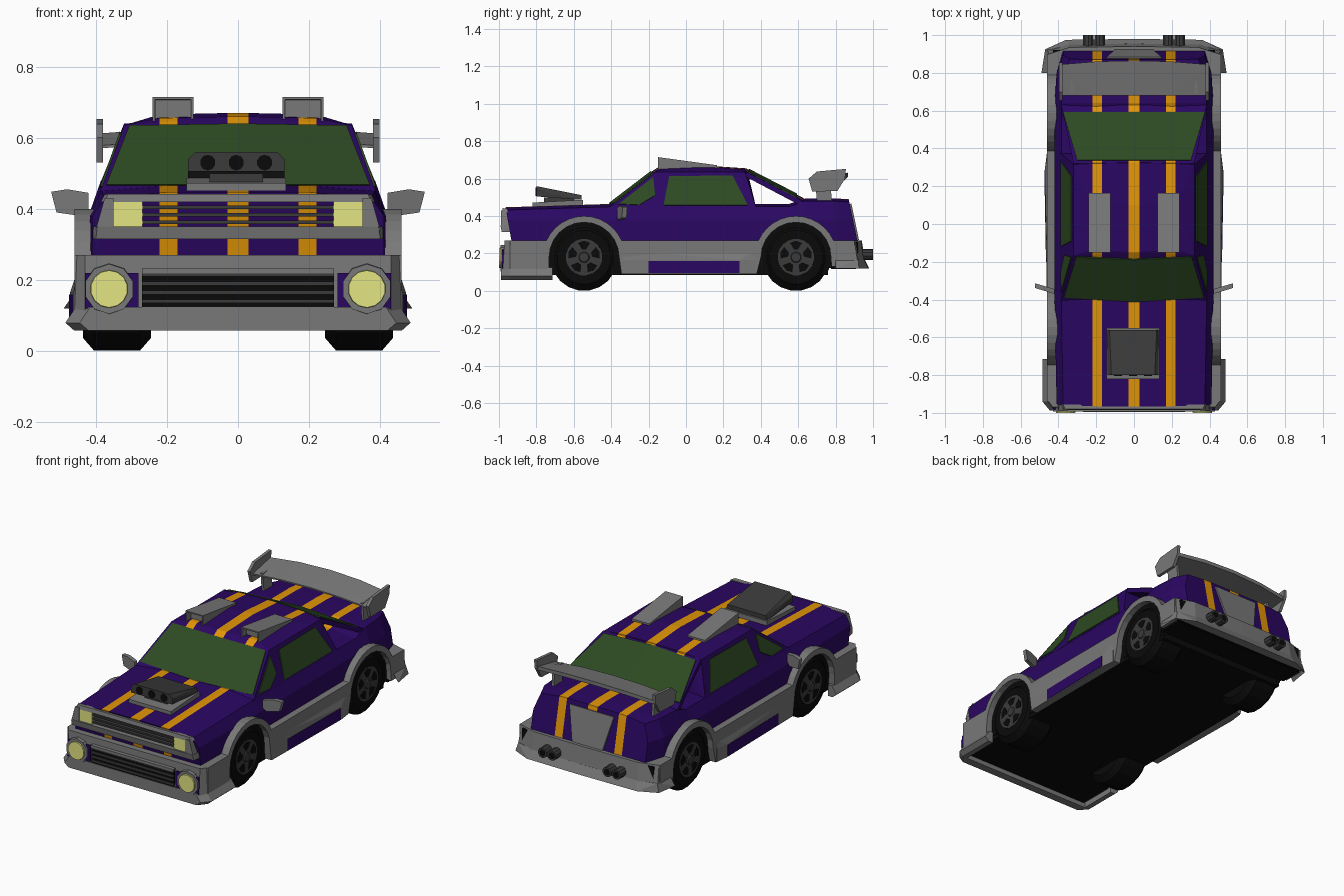
import bpy, bmesh, math

if "Cube" in bpy.data.objects:
    bpy.data.objects.remove(bpy.data.objects["Cube"])

def material(name, r, g, b):
    m = bpy.data.materials.new(name)
    m.diffuse_color = (r, g, b, 1)
    m.use_nodes = True
    m.node_tree.nodes["Principled BSDF"].inputs["Base Color"].default_value = m.diffuse_color
    return m

PURPLE = material("purple_paint", .023, .002, .122)
ORANGE = material("orange_stripe", .75, .30, .002)
GRAY = material("gray_trim", .19, .19, .19)
DARK = material("dark_gray", .043, .043, .043)
BLACK = material("black", .003, .003, .003)
GREEN = material("green_glass", .026, .068, .016)
YELLOW = material("yellow_lamp", .78, .78, .23)

def finish(name, bm, mat):
    bmesh.ops.recalc_face_normals(bm, faces=bm.faces)
    me = bpy.data.meshes.new(name)
    bm.to_mesh(me)
    bm.free()
    me.materials.append(mat)
    ob = bpy.data.objects.new(name, me)
    bpy.context.collection.objects.link(ob)
    return ob

def flip(pts):
    return [(-p[0], p[1], p[2]) for p in pts]

def hull(name, pts, mat, sym=False, pair=False, recess=0):
    """Convex solid; sym mirrors the points, pair makes a second mirrored part,
    recess sinks an inset into the front face."""
    if pair:
        hull(name + "_left", flip(pts), mat, recess=recess)
        name += "_right"
    bm = bmesh.new()
    for p in list(pts) + (flip(pts) if sym else []):
        bm.verts.new(p)
    bmesh.ops.remove_doubles(bm, verts=bm.verts, dist=1e-5)
    bmesh.ops.convex_hull(bm, input=bm.verts)
    bmesh.ops.delete(bm, geom=[v for v in bm.verts if not v.link_faces], context='VERTS')
    bmesh.ops.dissolve_limit(bm, angle_limit=.01, verts=bm.verts, edges=bm.edges)
    if recess:
        bm.normal_update()
        front = min(bm.faces, key=lambda f: f.calc_center_median().y)
        bmesh.ops.inset_individual(bm, faces=[front], thickness=.01)
        bmesh.ops.inset_individual(bm, faces=[front], thickness=.002)
        bmesh.ops.translate(bm, verts=front.verts, vec=(0, recess, 0))
    return finish(name, bm, mat)

def box(name, x0, x1, y0, y1, z0, z1, mat, pair=False):
    return hull(name, [(x, y, z) for x in (x0, x1) for y in (y0, y1) for z in (z0, z1)], mat, pair=pair)

def prism(name, pts, vec, mat, pair=False):
    if pair:
        prism(name + "_left", flip(pts), (-vec[0], vec[1], vec[2]), mat)
        name += "_right"
    bm = bmesh.new()
    f = bm.faces.new([bm.verts.new(p) for p in pts])
    r = bmesh.ops.extrude_face_region(bm, geom=[f], use_keep_orig=True)
    bmesh.ops.translate(bm, verts=[g for g in r['geom'] if isinstance(g, bmesh.types.BMVert)], vec=vec)
    return finish(name, bm, mat)

def ring(axis, a, c1, c2, r, n):
    """Circle of points around the x or y axis at position a."""
    out = []
    for i in range(n):
        t = 2 * math.pi * (i + .5) / n
        u, z = c1 + r * math.cos(t), c2 + r * math.sin(t)
        out.append((a, u, z) if axis == 'x' else (u, a, z))
    return out

def stripes(ob):
    """Cut three stripes along the car and colour them."""
    bm = bmesh.new()
    bm.from_mesh(ob.data)
    for x in (-.22, -.17, -.03, .03, .17, .22):
        bmesh.ops.bisect_plane(bm, geom=bm.verts[:] + bm.edges[:] + bm.faces[:],
                               plane_co=(x, 0, 0), plane_no=(1, 0, 0))
    for f in bm.faces:
        cx = abs(f.calc_center_bounds().x)
        if (cx < .03 or .17 < cx < .22) and abs(f.normal.x) < .5 and f.normal.z > -.5:
            f.material_index = 1
    bm.to_mesh(ob.data)
    bm.free()
    ob.data.materials.append(ORANGE)

# Body shell: sections lofted front to back (y bottom, y top, half width, deck height)
bm = bmesh.new()
rows = []
for yb, yt, w, zt in ((-.93, -.965, .41, .447), (-.4, -.4, .42, .465), (.55, .55, .42, .465),
                      (.64, .64, .42, .495), (.80, .79, .41, .495), (.92, .87, .375, .49)):
    half = [(w, .25), (w, .38), (w - .035, zt - .015), (.2, zt)]
    sec = half + [(-x, z) for x, z in reversed(half)]
    rows.append([bm.verts.new((x, yb + (yt - yb) * (z - .25) / (zt - .25), z)) for x, z in sec])
for a, b in zip(rows, rows[1:]):
    for i in range(8):
        bm.faces.new((a[i], a[(i + 1) % 8], b[(i + 1) % 8], b[i]))
bm.faces.new(rows[0])
bm.faces.new(rows[-1])
stripes(finish("body_shell", bm, PURPLE))
box("chassis", -.42, .42, -.94, .76, .085, .26, BLACK)
box("rear_floor", -.43, .43, .75, .92, .122, .26, BLACK)

# Cabin block with sloping sides
sx = lambda z: .385 - .361 * (z - .455)
wy = lambda x, z: -.41 + .065 * x + 1.31 * (z - .465)
cabin = [(sx(.445), wy(.385, .445), .445), (0, wy(0, .445), .445), (sx(.635), wy(.32, .635), .635),
         (0, wy(0, .64), .64), (.22, -.135, .655), (0, -.15, .66), (0, .1, .67), (.22, .1, .665),
         (sx(.445), .375, .445), (sx(.635), .315, .635), (.22, .32, .65), (0, .325, .655)]
stripes(hull("cabin", cabin, PURPLE, sym=True))

# Rear window frame over an open space, with glass on top
rz = lambda x, y: .82 - .047 * x - .516 * y
frame = [(x, y, rz(x, y) - d) for x, y in ((0, .32), (.32, .32), (.385, .63), (0, .63)) for d in (0, .03)]
stripes(hull("rear_window_frame", frame, PURPLE, sym=True))
prism("rear_glass", [(x, y, rz(x, y)) for x, y in ((0, .335), (.30, .335), (.375, .59), (0, .59))],
      (0, .003, .005), GREEN, pair=True)
prism("windshield", [(x, wy(x, z), z) for x, z in ((0, .466), (.37, .466), (.305, .632), (0, .637))],
      (0, -.005, .003), GREEN, pair=True)
for name, pts in (("door_window", ((-.12, .457), (-.09, .612), (.25, .615), (.33, .457))),
                  ("front_quarter_window", ((-.36, .463), (-.175, .608), (-.165, .51), (-.25, .458)))):
    prism(name, [(sx(z), y, z) for y, z in pts], (.005, 0, .002), GREEN, pair=True)

# Gray side panels with wheel arches
FY, RY = -.545, .588
def arc(cy, r, a0, a1, n=12):
    angles = [math.radians(a0 + (a1 - a0) * i / n) for i in range(n + 1)]
    return [(cy + r * math.cos(a), .18 + r * math.sin(a)) for a in angles]
side = ([(-.94, .27)] + arc(FY, .22, 155.8, 24.2) + arc(RY, .22, 155.8, 24.2) +
        [(.9, .27), (.9, .13), (RY + .19, .13)] + arc(RY, .187, 0, 180) +
        [(RY - .21, .09), (FY + .2, .09)] + arc(FY, .187, 0, 180) + [(FY - .19, .09), (-.94, .09)])
prism("side_panel", [(.40, y, z) for y, z in side], (.06, 0, 0), GRAY, pair=True)
hull("sill", [(x, y, z) for y, b in ((-.34, .462), (.29, .472), (.37, .462))
              for x, z in ((.44, .09), (b, .09), (b, .165), (.455, .215))], GRAY, pair=True)
prism("sill_insert", [(.463, -.2, .095), (.472, .285, .095), (.472, .285, .16), (.463, -.2, .16)],
      (.003, 0, 0), PURPLE, pair=True)

# Wheels
for label, y in (("front", FY), ("rear", RY)):
    well = [p for x in (.40, .424) for p in ring('x', x, y, .18, .188, 24) if p[2] > .1]
    hull(label + "_wheel_well", well, BLACK, pair=True)
    hull(label + "_tire", sum((ring('x', x, y, .18, r, 20) for x, r in
         ((.245, .145), (.275, .18), (.405, .18), (.435, .145))), []), BLACK, pair=True)
    hull(label + "_rim", ring('x', .42, y, .18, .1, 20) + ring('x', .438, y, .18, .098, 20), DARK, pair=True)
    hull(label + "_hub", ring('x', .43, y, .18, .035, 10) + ring('x', .444, y, .18, .025, 10), DARK, pair=True)
    for k in range(5):
        a = math.pi / 2 + k * 2 * math.pi / 5
        hole = [(.437, y + r * math.cos(a + d), .18 + r * math.sin(a + d))
                for r, d in ((.043, -.25), (.083, -.4), (.088, 0), (.083, .4), (.043, .25))]
        prism("%s_rim_hole_%d" % (label, k), hole, (.003, 0, 0), BLACK, pair=True)

# Front bumper, open-bottomed lip, lower grille and round lamps
hull("front_bumper", [(x, y, z) for z, e in ((.27, .01), (.095, 0)) for x, y in
     ((.46, -.735), (.46, -.94 + e), (.43, -.98 + e))], GRAY, sym=True)
lip = ((.058, .46), (.08, .485), (.125, .455))
hull("front_lip", [(x, y, z) for z, w in lip for x, y in ((w, -.94), (w - .04, -.988))], GRAY, sym=True)
hull("front_lip_side", [(x, y, z) for z, w in lip for x in (.43, w) for y in (-.715, -.94)], GRAY, pair=True)
box("lower_grille", -.27, .27, -.985, -.97, .12, .225, BLACK)
for i in range(4):
    z = .135 + i * .025
    box("lower_slat_%d" % i, -.27, .27, -.99, -.97, z, z + .011, DARK)
box("lower_grille_top", -.27, .27, -.994, -.97, .218, .232, GRAY)
box("lamp_backing", .28, .43, -.983, -.965, .12, .22, PURPLE, pair=True)
hull("round_lamp_ring", ring('y', -.96, .362, .175, .072, 10) + ring('y', -.993, .362, .175, .07, 10), GRAY, pair=True)
hull("round_lamp", ring('y', -.98, .362, .175, .055, 14) + ring('y', -1.0, .362, .175, .052, 14), YELLOW, pair=True)

# Upper grille with square lamps
hull("grille_lower_bar", [(.41, -.93, .315), (.40, -.985, .315), (.41, -.93, .35), (.395, -.992, .35)], GRAY, sym=True)
hull("grille_upper_bar", [(.385, -.955, .42), (.375, -.985, .42), (.375, -.955, .44), (.365, -.98, .442)], GRAY, sym=True)
hull("grille_side", [(x, y, z) for y in (-.93, -.99) for x, z in ((.35, .34), (.40, .34), (.35, .43), (.375, .43))],
     GRAY, pair=True)
box("square_lamp", .268, .352, -.982, -.93, .35, .422, YELLOW, pair=True)
for i in range(3):
    z = .358 + i * .021
    box("upper_slat_%d" % i, -.27, .27, -.978, -.94, z, z + .010, DARK)

# Hood intake
hull("intake_base", [(x, y, z) for x in (-.145, .135) for y, z in
     ((-.82, .45), (-.82, .472), (-.55, .45), (-.55, .487))], GRAY)
hull("intake_neck", [(x, y, z) for x in (-.08, .07) for y in (-.76, -.6) for z in (.46, .50)], DARK)
corners = [(.135, -.8, .505), (.135, -.8, .54), (.115, -.8, .56), (.135, -.56, .487), (.125, -.56, .512)]
hull("intake_box", [(s * x - .005, y, z) for s in (-1, 1) for x, y, z in corners], DARK)
for i, x in enumerate((-.085, -.005, .075)):
    hull("intake_hole_%d" % i, ring('y', -.79, x, .53, .022, 10) + ring('y', -.804, x, .53, .022, 10), BLACK)

# Roof scoops and mirrors
hull("roof_scoop", [(x, y, z) for x in (.125, .24) for y, z in ((-.15, .64), (-.15, .715), (.165, .65), (.165, .672))],
     GRAY, pair=True, recess=.04)
hull("mirror", [(x, y - (x - .42) * -.3, z) for y in (-.37, -.345) for x, z in
     ((.42, .40), (.42, .445), (.48, .455), (.525, .448), (.51, .39), (.44, .38))], GRAY, pair=True)

# Rear wing
for i, (xa, xb, za, zb, ya, yb) in enumerate(((0, .2, .61, .605, .865, .86), (.2, .385, .605, .59, .86, .845))):
    hull("wing_blade_%d" % i, [(x, y, z + d) for x, z, ye in ((xa, za, ya), (xb, zb, yb))
         for y, d in ((.68, -.02), (.68, -.012), (ye, 0), (ye, .022))], GRAY, pair=True)
prism("wing_endplate", [(.379, y, z) for y, z in
      ((.655, .60), (.70, .638), (.855, .652), (.85, .60), (.81, .535), (.675, .53))], (.018, 0, 0), GRAY, pair=True)
hull("wing_post", [(x, y, z) for x in (.32, .335) for y, z in ((.70, .48), (.78, .48), (.69, .59), (.77, .60))],
     GRAY, pair=True)

# Tail panel, rear bumper and exhausts
ty = lambda z: .92 - .05 * (z - .25) / .24
prism("tail_panel", [(x, ty(z), z) for x, z in ((-.10, .27), (.10, .27), (.145, .465), (-.145, .465))],
      (0, .009, .002), GRAY)
hull("rear_bumper", [(.46, .77, .27), (.45, .90, .27), (.34, .935, .27), (0, .94, .27),
     (.46, .78, .135), (.46, .92, .135), (.35, .955, .135), (0, .96, .135)], GRAY, sym=True)
rim = [(.49, .80, .12), (.47, .925, .12), (.36, .975, .12), (0, .98, .12),
       (.455, .80, .17), (.455, .92, .17), (.34, .95, .17), (0, .955, .17)]
hull("rear_lip", [p for p in rim if p[1] > .81], GRAY, sym=True)
hull("rear_lip_side", [p for p in rim if p[0] > .4], GRAY, pair=True)
box("rear_underside", -.44, .44, .775, .91, .118, .136, BLACK)
for i, x in enumerate((.182, .242)):
    hull("exhaust_%d" % i, ring('y', .93, x, .195, .029, 10) + ring('y', 1.0, x, .195, .029, 10), DARK, pair=True)
    hull("exhaust_bore_%d" % i, ring('y', .99, x, .195, .02, 10) + ring('y', 1.0005, x, .195, .02, 10), BLACK, pair=True)
